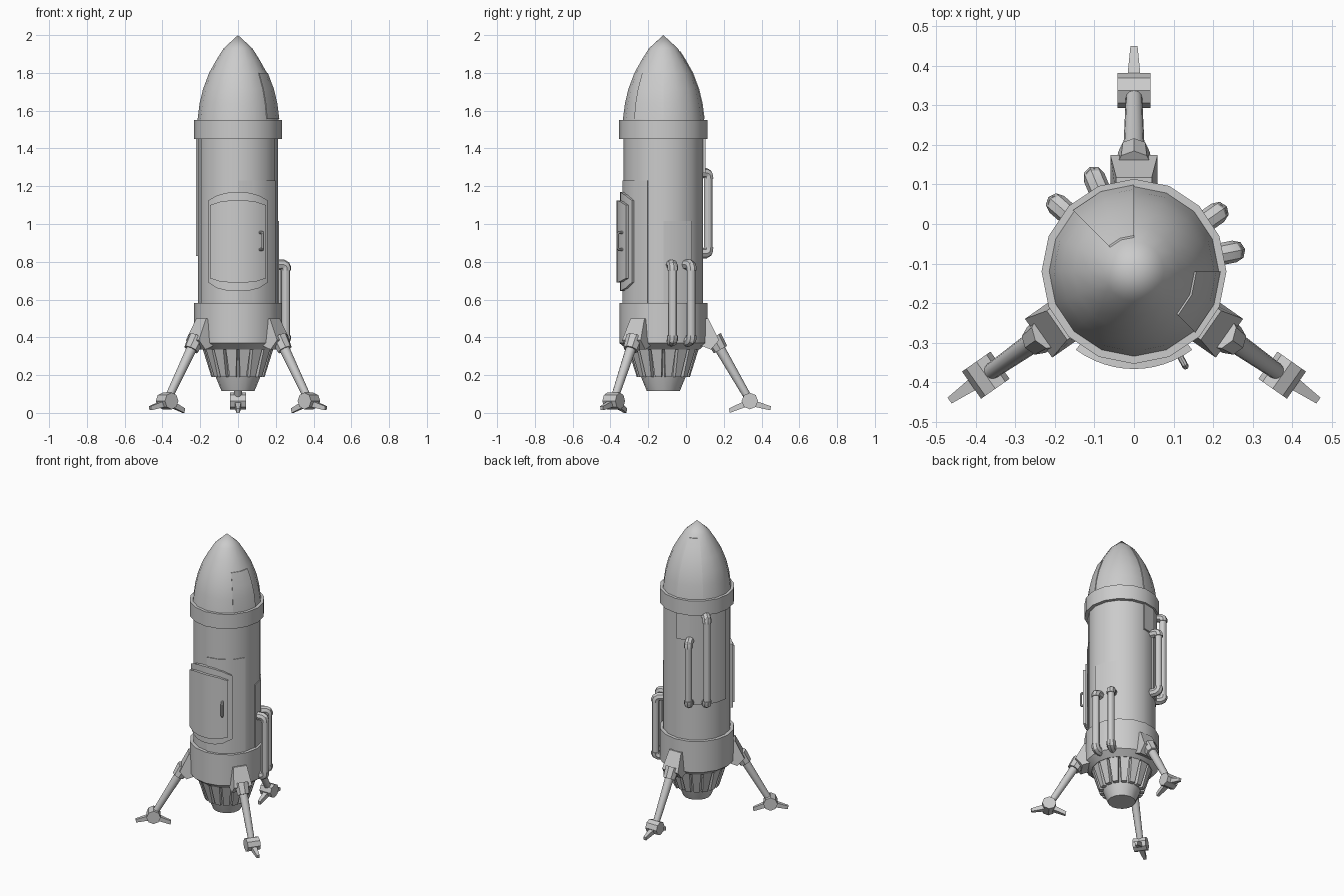
import bpy, bmesh
from math import sin, cos, asin, radians, degrees
from mathutils import Vector

if "Cube" in bpy.data.objects:
    bpy.data.objects.remove(bpy.data.objects["Cube"])

AXIS_Y = -0.12      # rocket axis is at x = 0, y = AXIS_Y
SIDES = 16


def P(r, deg, z, t=0.0):
    """Point at radius r, angle deg, height z, with tangential shift t."""
    a = radians(deg)
    return Vector((r * cos(a) - t * sin(a), AXIS_Y + r * sin(a) + t * cos(a), z))


def finish(name, bm):
    bmesh.ops.remove_doubles(bm, verts=bm.verts, dist=1e-5)
    bmesh.ops.recalc_face_normals(bm, faces=bm.faces)
    me = bpy.data.meshes.new(name)
    bm.to_mesh(me)
    bm.free()
    ob = bpy.data.objects.new(name, me)
    bpy.context.collection.objects.link(ob)
    return ob


def lathe(name, prof):
    """Closed solid of revolution; profile of (r, z) from bottom to top."""
    bm = bmesh.new()
    rings = [[bm.verts.new(P(r, i * 360 / SIDES, z)) for i in range(SIDES)] for r, z in prof]
    for a, b in zip(rings, rings[1:]):
        for i in range(SIDES):
            j = (i + 1) % SIDES
            bm.faces.new((a[i], a[j], b[j], b[i]))
    for end, (r, z) in ((rings[0], prof[0]), (rings[-1], prof[-1])):
        if r > 0.001:
            bm.faces.new(end)
    return finish(name, bm)


def shell(name, cols, thick):
    """Curved plate; cols is a list of columns of (r, deg, z)."""
    bm = bmesh.new()
    n, m = len(cols), len(cols[0])
    out = [[bm.verts.new(P(r, a, z)) for r, a, z in c] for c in cols]
    inn = [[bm.verts.new(P(r - thick, a, z)) for r, a, z in c] for c in cols]
    for i in range(n - 1):
        for j in range(m - 1):
            for g in (out, inn):
                bm.faces.new((g[i][j], g[i + 1][j], g[i + 1][j + 1], g[i][j + 1]))
    loop = ([(i, 0) for i in range(n)] + [(n - 1, j) for j in range(1, m)]
            + [(i, m - 1) for i in range(n - 2, -1, -1)] + [(0, j) for j in range(m - 2, 0, -1)])
    for (i, j), (k, l) in zip(loop, loop[1:] + loop[:1]):
        bm.faces.new((out[i][j], out[k][l], inn[k][l], inn[i][j]))
    return finish(name, bm)


def prism(name, angles, prof):
    """Radial blocks; prof of (r, z, half width), repeated at each angle."""
    bm = bmesh.new()
    for ang in angles:
        a = [bm.verts.new(P(r, ang, z, -w)) for r, z, w in prof]
        b = [bm.verts.new(P(r, ang, z, w)) for r, z, w in prof]
        bm.faces.new(a)
        bm.faces.new(b[::-1])
        for i in range(len(prof)):
            j = (i + 1) % len(prof)
            bm.faces.new((a[i], b[i], b[j], a[j]))
    return finish(name, bm)


def rod(name, p, q, r1, r2, n=12):
    d = q - p
    mat = d.to_track_quat('Z', 'Y').to_matrix().to_4x4()
    mat.translation = (p + q) / 2
    bm = bmesh.new()
    bmesh.ops.create_cone(bm, cap_ends=True, segments=n, radius1=r1, radius2=r2,
                          depth=d.length, matrix=mat)
    return finish(name, bm)


def tube(name, pts, radius):
    cu = bpy.data.curves.new(name, 'CURVE')
    cu.dimensions = '3D'
    cu.bevel_depth = radius
    cu.bevel_resolution = 2
    cu.use_fill_caps = True
    sp = cu.splines.new('POLY')
    sp.points.add(len(pts) - 1)
    for s, p in zip(sp.points, pts):
        s.co = (*p, 1)
    tmp = bpy.data.objects.new(name + "_path", cu)
    me = bpy.data.meshes.new_from_object(tmp)
    bpy.data.objects.remove(tmp)
    bm = bmesh.new()
    bm.from_mesh(me)
    bpy.data.meshes.remove(me)
    return finish(name, bm)


# Hull, bands and nose cone
NOSE = [(0.216, 1.54), (0.203, 1.64), (0.185, 1.715), (0.153, 1.80), (0.115, 1.868), (0.076, 1.93), (0, 2.0)]
lathe("hull", [(0.211, 0.40), (0.211, 1.50)])
lathe("upper_band", [(0.234, 1.45), (0.234, 1.55)])
lathe("lower_band", [(0.19, 0.335), (0.233, 0.37), (0.233, 0.583)])
lathe("nose_cone", NOSE)

# Engine bell with slats around it
lathe("engine_bell", [(0.168, 0.35), (0.118, 0.19), (0.087, 0.115)])
prism("engine_slats", [(i + 0.5) * 360 / SIDES for i in range(SIDES)],
      [(0.15, 0.345, 0.030), (0.187, 0.345, 0.030), (0.140, 0.19, 0.017), (0.10, 0.19, 0.017)])

# Thin raised plates on hull and nose
STEP = 360 / SIDES


def plate(name, k0, k1, prof):
    return shell(name, [[(r, k * STEP, z) for r, z in prof] for k in range(k0, k1 + 1)], 0.012)


H = 0.216
plate("front_hull_plate", -4, -1, [(H, 0.57), (H, 1.23)])
plate("right_hull_plate", 0, 2, [(H, 0.57), (H, 1.015)])
plate("rear_hull_plate", 5, 8, [(H + 0.006, 0.83), (H + 0.006, 1.46)])
plate("rear_hull_plate_step", 4, 5, [(H + 0.006, 1.27), (H + 0.006, 1.46)])
plate("nose_plate_right", -2, 0, [(r + 0.005, z) for r, z in [(0.214, 1.555)] + NOSE[1:4]])
plate("nose_plate_rear", 4, 6, [(r + 0.005, z) for r, z in [(0.214, 1.555)] + NOSE[1:5] + [(0.086, 1.914)]])


# Door: curved frame and leaf with cut corners
def door(name, R, right, thick):
    """right: (x, z bottom, z top) from the middle to the right edge."""
    pts = [(-x, a, b) for x, a, b in reversed(right) if x > 0] + right
    cols = []
    for (x0, a0, b0), (x1, a1, b1) in zip(pts, pts[1:]):
        for f in (0, 0.5):
            cols.append((x0 + (x1 - x0) * f, a0 + (a1 - a0) * f, b0 + (b1 - b0) * f))
    cols.append(pts[-1])
    return shell(name, [[(R, -90 + degrees(asin(x / R)), z) for z in (a, b)] for x, a, b in cols], thick)


door("door_frame", 0.229, [(0, 0.645, 1.17), (0.06, 0.648, 1.165), (0.11, 0.66, 1.152), (0.157, 0.69, 1.125)], 0.025)
door("door_leaf", 0.247, [(0, 0.69, 1.125), (0.05, 0.691, 1.124), (0.10, 0.697, 1.117), (0.147, 0.712, 1.10)], 0.03)
HA = -61.5
tube("door_handle", [P(0.24, HA, 0.865), P(0.268, HA, 0.865), P(0.274, HA, 0.872),
                     P(0.274, HA, 0.948), P(0.268, HA, 0.955), P(0.24, HA, 0.955)], 0.008)

# Outside pipes with thicker elbows
for i, (ang, z0, z1) in enumerate([(11.25, 0.38, 0.785), (35, 0.38, 0.785), (113, 0.845, 1.27), (139, 0.845, 1.44)]):
    rod(f"pipe_{i}", P(0.258, ang, z0), P(0.258, ang, z1), 0.023, 0.023)
    for side, z, s in (("bottom", z0, 1), ("top", z1, -1)):
        tube(f"pipe_{i}_{side}_elbow", [P(0.19, ang, z), P(0.242, ang, z), P(0.255, ang, z + s * 0.007),
                                        P(0.259, ang, z + s * 0.017), P(0.259, ang, z + s * 0.03)], 0.028)

# Landing legs
for name, ang in (("rear", 90), ("right", -35), ("left", -145)):
    prism(f"{name}_leg_bracket", [ang], [(0.19, 0.50, 0.045), (0.238, 0.50, 0.045), (0.295, 0.385, 0.06),
                                         (0.252, 0.335, 0.06), (0.19, 0.36, 0.06)])
    top, knee = P(0.265, ang, 0.40), P(0.458, ang, 0.065)
    d = (knee - top).normalized()
    rod(f"{name}_leg_socket", top, top + d * 0.075, 0.046, 0.040, 8)
    rod(f"{name}_leg_strut", top + d * 0.05, knee, 0.028, 0.020)
    rod(f"{name}_foot_joint", P(0.458, ang, 0.063, -0.042), P(0.458, ang, 0.063, 0.042), 0.044, 0.044, 8)
    prism(f"{name}_outer_toe", [ang], [(0.47, 0.07, 0.019), (0.57, 0.035, 0.009), (0.566, 0.014, 0.009), (0.47, 0.035, 0.019)])
    prism(f"{name}_inner_toe", [ang], [(0.446, 0.07, 0.019), (0.348, 0.024, 0.009), (0.352, 0.0, 0.009), (0.446, 0.035, 0.019)])

# Smooth shading with crisp edges
for ob in bpy.context.collection.objects:
    ob.select_set(True)
    bpy.context.view_layer.objects.active = ob
bpy.ops.object.shade_smooth_by_angle(angle=radians(30))
